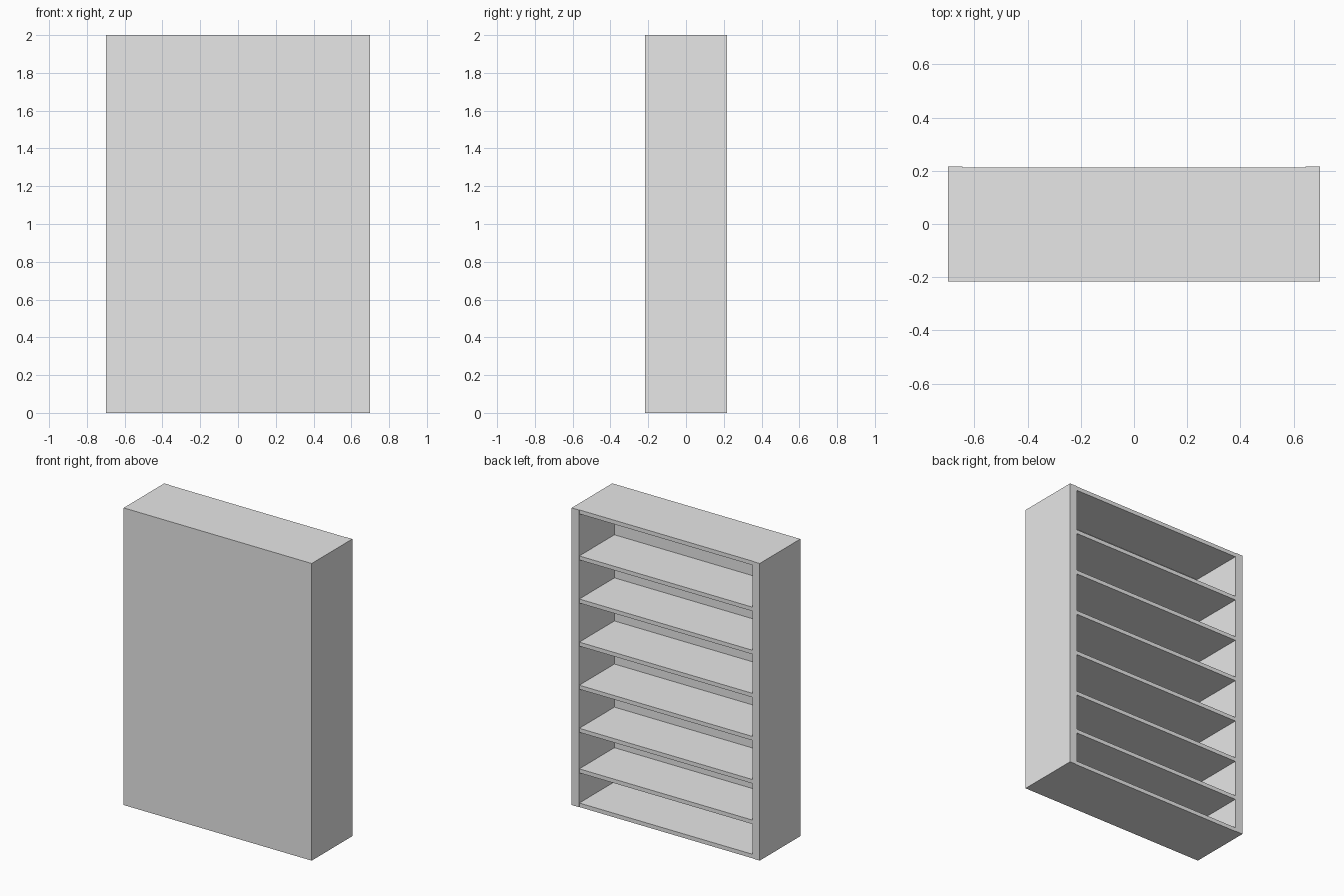
import bpy

if "Cube" in bpy.data.objects:
    bpy.data.objects.remove(bpy.data.objects["Cube"], do_unlink=True)

# One plain grey finish
grey = bpy.data.materials.new("light_grey")
grey.use_nodes = True
colour = (0.8, 0.8, 0.8, 1.0)
grey.diffuse_color = colour
grey.node_tree.nodes["Principled BSDF"].inputs["Base Color"].default_value = colour


def board(name, low, high):
    """Box spanning two opposite corners."""
    bpy.ops.mesh.primitive_cube_add(size=1)
    obj = bpy.context.object
    obj.name = name
    centre = [(a + b) / 2 for a, b in zip(low, high)]
    for v in obj.data.vertices:
        v.co = [c + k * (b - a) for c, k, a, b in zip(centre, v.co, low, high)]
    obj.data.materials.append(grey)
    return obj


HALF_W, HALF_D, HEIGHT = 0.70, 0.216, 2.0
INNER = 0.645
PANEL_Y = -0.16
SHELF_Y = HALF_D - 0.003
THICK = 0.027

# Upright side boards
board("right_side", (-HALF_W, -HALF_D, 0), (-INNER, HALF_D, HEIGHT))
board("left_side", (INNER, -HALF_D, 0), (HALF_W, HALF_D, HEIGHT))

# Closed panel between the sides
board("closing_panel", (-INNER, -HALF_D, 0), (INNER, PANEL_Y, HEIGHT))

# Bottom, shelves and top, open towards the rear
levels = [THICK, 0.257, 0.53, 0.82, 1.11, 1.40, 1.69, HEIGHT]
for i, top in enumerate(levels):
    name = {0: "bottom_board", len(levels) - 1: "top_board"}.get(i, f"shelf_{i}")
    board(name, (-INNER, PANEL_Y, top - THICK), (INNER, SHELF_Y, top))
